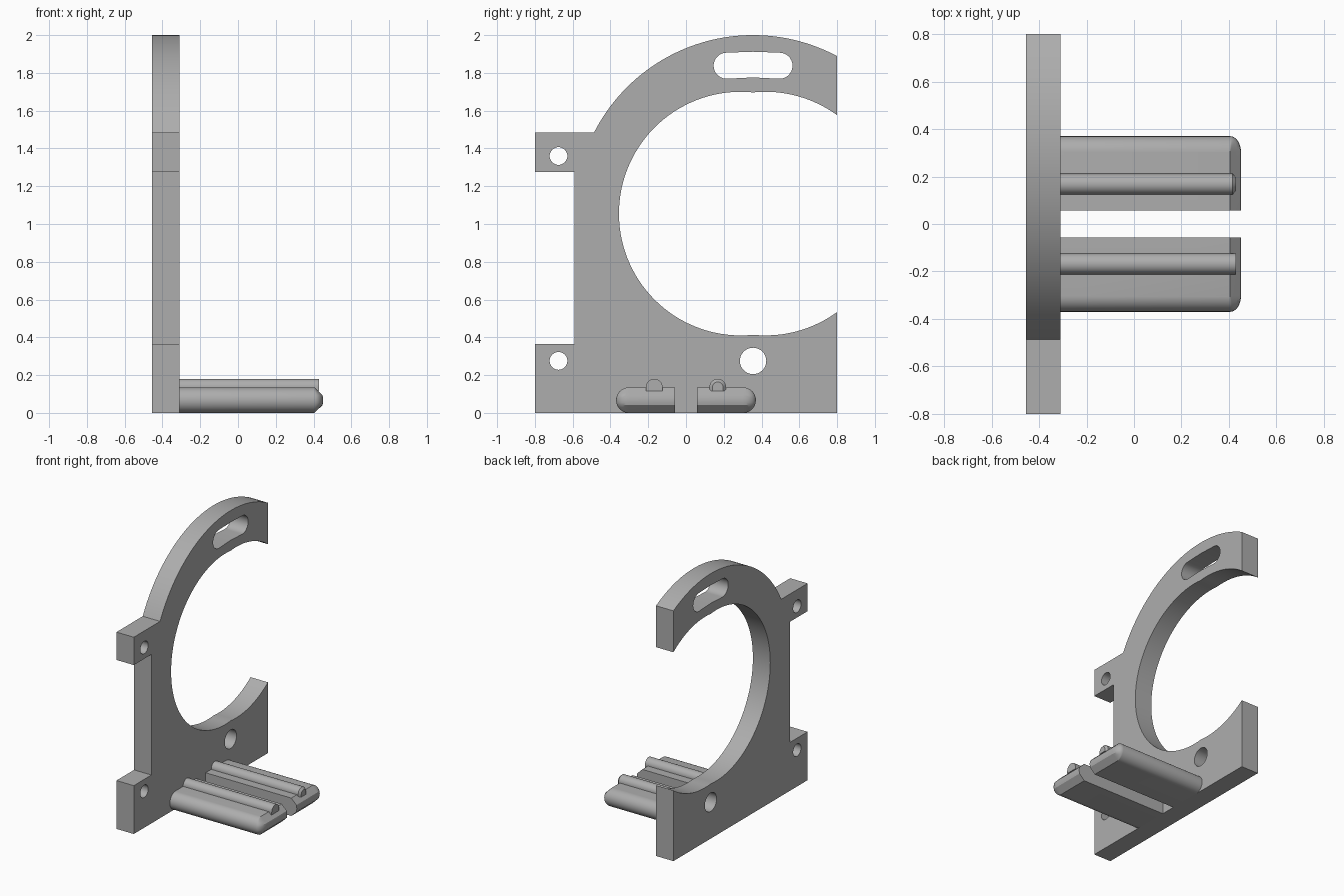
import bpy, bmesh
from math import pi, sin, cos, acos, asin, radians
from mathutils import Vector

cube = bpy.data.objects.get("Cube")
if cube:
    bpy.data.objects.remove(cube, do_unlink=True)

grey = bpy.data.materials.new("plain grey")
grey.use_nodes = True
grey.diffuse_color = (0.42, 0.42, 0.42, 1)
grey.node_tree.nodes["Principled BSDF"].inputs["Base Color"].default_value = grey.diffuse_color

BACK, FACE = -0.455, -0.31      # x of the two plate faces


def finish(bm, name):
    bmesh.ops.remove_doubles(bm, verts=bm.verts, dist=1e-5)
    bmesh.ops.recalc_face_normals(bm, faces=bm.faces)
    mesh = bpy.data.meshes.new(name)
    bm.to_mesh(mesh)
    bm.free()
    mesh.materials.append(grey)
    ob = bpy.data.objects.new(name, mesh)
    bpy.context.collection.objects.link(ob)
    bpy.ops.object.select_all(action='DESELECT')
    ob.select_set(True)
    bpy.context.view_layer.objects.active = ob
    bpy.ops.object.shade_smooth_by_angle(angle=radians(30))
    return ob


def arc(y, z, r, a, b, n):
    return [(y + r * cos(a + (b - a) * i / n), z + r * sin(a + (b - a) * i / n))
            for i in range(n + 1)]


def loft(rings, name):
    """Skin equal-sized rings of points and cap both ends."""
    bm = bmesh.new()
    rows = [[bm.verts.new(p) for p in ring] for ring in rings]
    for low, high in zip(rows, rows[1:]):
        for i in range(len(low)):
            j = (i + 1) % len(low)
            bm.faces.new((low[i], low[j], high[j], high[i]))
    bm.faces.new(rows[0])
    bm.faces.new(rows[-1])
    return finish(bm, name)


# Plate outline in (y, z): outer rim, mounting tabs, then the double-centred opening
CY, CZ, OUTER, INNER, SHIFT, END = 0.355, 1.055, 0.945, 0.645, 0.065, 0.8
rim = arc(CY, CZ, OUTER, acos((END - CY) / OUTER), pi - asin((1.485 - CZ) / OUTER), 48)
tabs = [(-0.8, 1.485), (-0.8, 1.275), (-0.59, 1.275), (-0.59, 0.365),
        (-0.8, 0.365), (-0.8, 0), (END, 0)]
lip = acos((END - CY - SHIFT) / INNER)
meet = acos(SHIFT / INNER)
lower = arc(CY + SHIFT, CZ, INNER, -lip, meet - pi, 12)
side = arc(CY - SHIFT, CZ, INNER, -meet, meet - 2 * pi, 64)
upper = arc(CY + SHIFT, CZ, INNER, -pi - meet, lip - 2 * pi, 12)
outline = rim + tabs + lower + side[1:] + upper[1:]

# Round holes and the slightly arched slot
holes = [arc(y, z, r, 0, 2 * pi, 32)[:-1]
         for y, z, r in ((-0.675, 1.36, 0.047), (-0.675, 0.275, 0.047), (CY, 0.275, 0.07))]
slot = (arc(0.495, 1.838, 0.069, -pi / 2, pi / 2, 14) + [(CY, 1.912)]
        + arc(0.215, 1.838, 0.069, pi / 2, 1.5 * pi, 14) + [(CY, 1.776)])

bm = bmesh.new()
for loop in [outline, slot] + holes:
    vs = [bm.verts.new((BACK, y, z)) for y, z in loop]
    for i, v in enumerate(vs):
        bm.edges.new((v, vs[i - 1]))
bmesh.ops.triangle_fill(bm, edges=bm.edges, use_beauty=True)
ext = bmesh.ops.extrude_face_region(bm, geom=bm.faces[:])
bmesh.ops.translate(bm, vec=Vector((FACE - BACK, 0, 0)),
                    verts=[g for g in ext["geom"] if isinstance(g, bmesh.types.BMVert)])
finish(bm, "ring_plate")

# Two flat tongues with a rounded outer side and nose, each carrying a ridge
HALF, ROOT = 0.0675, FACE - 0.02
for s, word in ((1, "back"), (-1, "front")):
    rings = []
    for k in range(17):
        t = -pi / 2 + pi * k / 16
        wide = HALF * max(cos(t), 0.001)
        nose = 0.046 * max(min(cos(t), 1.5 * (1 - abs(sin(t)))), 0.001)
        corner = [(0.405 + nose * sin(a), 0.3025 + wide * cos(a))
                  for a in (pi / 2 * i / 6 for i in range(7))]
        plan = [(ROOT, 0.057), (ROOT, 0.3025 + wide)] + corner + [(0.405 + nose, 0.057)]
        rings.append([(x, s * y, HALF + HALF * sin(t)) for x, y in plan])
    loft(rings, word + "_tongue")

    # Arched ridge; the back one has a bevelled tip
    tip = 0.015 if s > 0 else 0
    stations = [(ROOT, 0.044), (0.43 - tip, 0.044)]
    if tip:
        stations.append((0.43, 0.028))
    rings = []
    for x, r in stations:
        arch = [(r, 0.117)] + arc(0, 0.136, r, 0, pi, 16) + [(-r, 0.117)]
        rings.append([(x, s * 0.168 + y, z) for y, z in arch])
    loft(rings, word + "_ridge")
